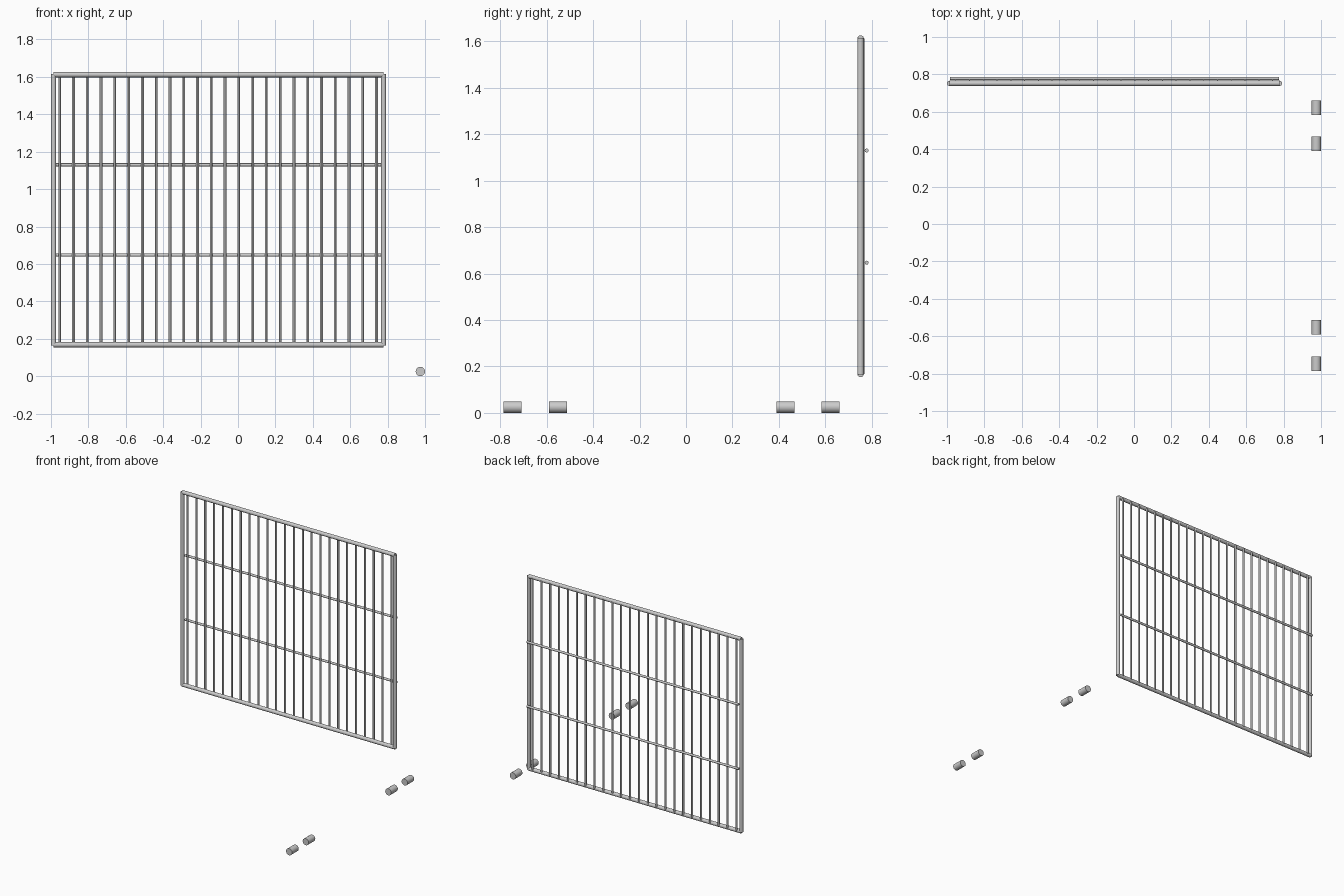
import bpy
from mathutils import Vector

if "Cube" in bpy.data.objects:
    bpy.data.objects.remove(bpy.data.objects["Cube"])


def tube(name, start, end, radius, sides=16):
    a, b = Vector(start), Vector(end)
    d = b - a
    bpy.ops.mesh.primitive_cylinder_add(vertices=sides, radius=radius,
                                        depth=d.length, location=(a + b) / 2)
    ob = bpy.context.object
    ob.name = name
    ob.rotation_euler = d.to_track_quat('Z', 'Y').to_euler()
    bpy.ops.object.shade_smooth_by_angle()
    return ob


LEFT, RIGHT = -0.986, 0.778
BOTTOM, TOP = 0.168, 1.612
FRAME_Y, FRAME_R = 0.752, 0.0142

# outer frame
for side, x in (("left", LEFT), ("right", RIGHT)):
    tube(side + "_post", (x, FRAME_Y, BOTTOM - 0.003), (x, FRAME_Y, TOP + 0.003), FRAME_R)
for side, z in (("bottom", BOTTOM), ("top", TOP)):
    tube(side + "_rail", (LEFT, FRAME_Y, z), (RIGHT, FRAME_Y, z), FRAME_R)

# upright bars
BARS = 24
for i in range(BARS):
    x = -0.953 + 1.694 * i / (BARS - 1)
    tube(f"upright_bar_{i + 1}", (x, 0.762, BOTTOM), (x, 0.762, TOP), 0.0072, 12)

# cross bars on the back of the uprights
for i, z in enumerate((0.647, 1.13)):
    tube(f"cross_bar_{i + 1}", (-0.983, 0.778, z), (0.775, 0.778, z), 0.0085)

# loose rollers on the floor
for i, y in enumerate((-0.748, -0.551, 0.428, 0.622)):
    tube(f"roller_{i + 1}", (0.975, y - 0.039, 0.025), (0.975, y + 0.039, 0.025), 0.025, 24)
